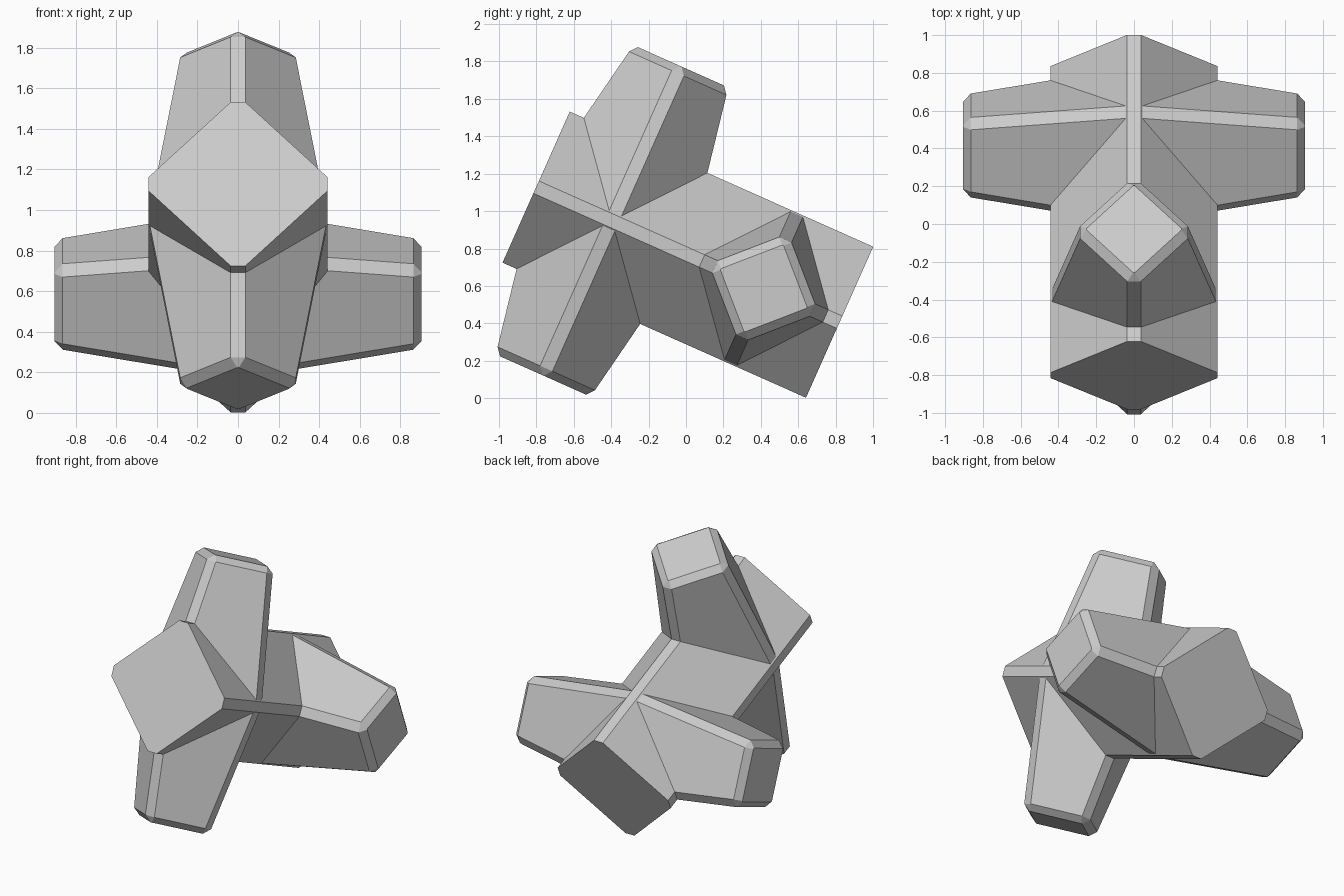
import bpy, bmesh
from math import radians
from mathutils import Matrix, Vector

if "Cube" in bpy.data.objects:
    bpy.data.objects.remove(bpy.data.objects["Cube"])

W = 0.036        # half width of the flat on every long ridge
H = 0.442        # half diagonal of the diamond section
CELL = 0.444     # junction distance from the middle of the beam
TILT = Matrix.Translation((0, 0.01, 0.767)) @ Matrix.Rotation(radians(-24), 4, 'X')


def section(h, w, z):
    """Diamond with clipped corners at height z."""
    return [Vector(p + (z,)) for p in
            [(h, -w), (h, w), (w, h), (-w, h), (-h, w), (-h, -w), (-w, -h), (w, -h)]]


def loft(name, stations, matrix):
    """Skin a stack of (half diagonal, ridge half width, height) sections."""
    bm = bmesh.new()
    rings = [[bm.verts.new(p) for p in section(*s)] for s in stations]
    for a, b in zip(rings, rings[1:]):
        for i in range(8):
            j = (i + 1) % 8
            bm.faces.new((a[i], a[j], b[j], b[i]))
    bm.faces.new(rings[0][::-1])
    bm.faces.new(rings[-1])
    bm.transform(matrix)
    bmesh.ops.recalc_face_normals(bm, faces=bm.faces)
    mesh = bpy.data.meshes.new(name)
    bm.to_mesh(mesh)
    bm.free()
    obj = bpy.data.objects.new(name, mesh)
    bpy.context.collection.objects.link(obj)
    return obj


# Central beam, running along local y
block = loft("interlocking_block", [(H, W, -2 * CELL), (H, W, 2 * CELL)],
             TILT @ Matrix.Rotation(radians(90), 4, 'X'))

# Double-ended tapered limbs with chamfered tips
half = [(0.285, W, 0.864), (0.252, 0.004, 0.905)]
limb = [(h, w, -z) for h, w, z in reversed(half)] + [(H, W, 0)] + half
upright = loft("upright_limbs", limb, TILT @ Matrix.Translation((0, -CELL, 0)))
side = loft("side_limbs", limb, TILT @ Matrix.Translation((0, CELL, 0))
            @ Matrix.Rotation(radians(90), 4, 'Y'))

# Fuse the limbs into the beam
bpy.context.view_layer.objects.active = block
for part in (upright, side):
    mod = block.modifiers.new("fuse", 'BOOLEAN')
    mod.operation = 'UNION'
    mod.solver = 'EXACT'
    mod.object = part
    bpy.ops.object.modifier_apply(modifier=mod.name)
    bpy.data.objects.remove(part)
